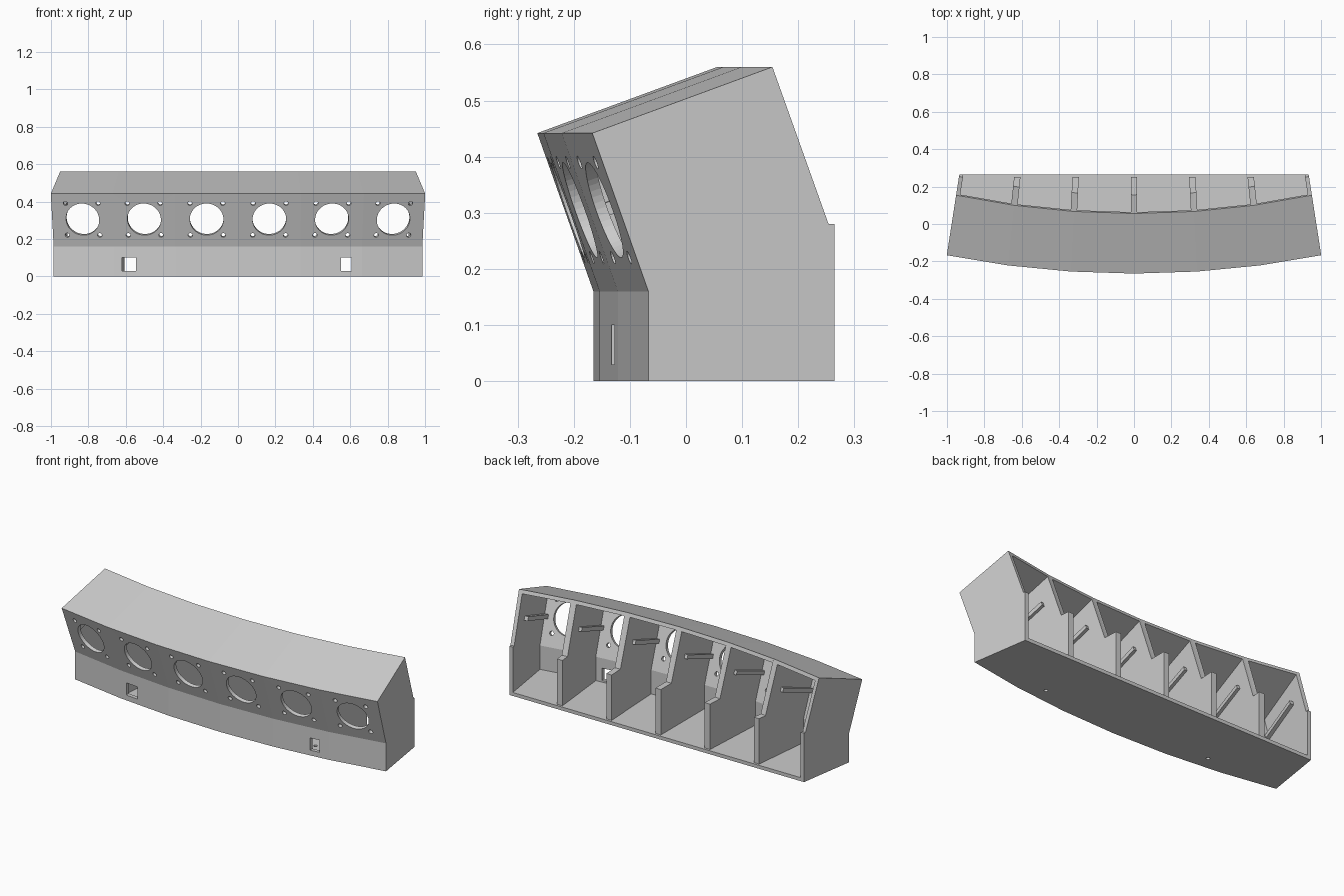
import bpy, bmesh, math
from mathutils import Vector, Matrix

if "Cube" in bpy.data.objects:
    bpy.data.objects.remove(bpy.data.objects["Cube"])

BACK = 0.265


def sag(u):
    # faceted bow of the front: parabola sampled at six straight segments
    a = abs(u) * 3
    i = min(int(a), 2)
    return 0.098 * ((i / 3) ** 2 + (a - i) * (2 * i + 1) / 9)


def place(u, y, z, fixed=False):
    # point on the radial plane u; fixed points lie on the straight back
    if not fixed:
        y += sag(u)
    return Vector((u * (0.975 - 0.155 * y), y, z))


def make_object(name, bm):
    bmesh.ops.recalc_face_normals(bm, faces=bm.faces)
    me = bpy.data.meshes.new(name)
    bm.to_mesh(me)
    bm.free()
    ob = bpy.data.objects.new(name, me)
    bpy.context.collection.objects.link(ob)
    return ob


def loft(name, profile, stations):
    bm = bmesh.new()
    rings = [[bm.verts.new(place(u, *p)) for p in profile] for u in stations]
    n = len(profile)
    for a, b in zip(rings, rings[1:]):
        for i in range(n):
            j = (i + 1) % n
            bm.faces.new((a[i], a[j], b[j], b[i]))
    bm.faces.new(rings[0])
    bm.faces.new(rings[-1])
    return make_object(name, bm)


# Floor, front and top as one bent panel
shell_profile = [
    (BACK, 0, True), (-0.165, 0), (-0.165, 0.16), (-0.265, 0.442), (0.056, 0.56),
    (0.063, 0.540), (-0.239, 0.430), (-0.143, 0.157), (-0.143, 0.02), (BACK, 0.02, True)]
U_IN = 0.977
shell = loft("curved_shell", shell_profile,
             [-U_IN, -2 / 3, -1 / 3, 0, 1 / 3, 2 / 3, U_IN])

# End walls
end_profile = [(BACK, 0, True), (-0.165, 0), (-0.165, 0.16), (-0.265, 0.442),
               (0.056, 0.56), (0.156, 0.28), (BACK, 0.28, True)]
for side, s in (("left", -1), ("right", 1)):
    loft(side + "_end_wall", end_profile, [s * U_IN, s])

# Inner dividers with a stepped back edge
div_profile = [(0.252, 0.01, True), (-0.155, 0.01), (-0.155, 0.16), (-0.25, 0.436),
               (0.0595, 0.5502), (0.156, 0.28), (0.252, 0.28, True)]
for k in range(-2, 3):
    u = k / 3
    loft(f"divider_{k + 3}", div_profile, [u - 0.018, u, u + 0.018])

# Support rails on both faces of every divider and inside the end walls
rail_profile = [(-0.195, 0.292), (0.040, 0.378), (0.032, 0.400), (-0.203, 0.314)]
for k in range(-3, 4):
    u = k / 3
    span = [u - 0.036, u, u + 0.036]
    if abs(k) == 3:
        s = k / 3
        span = [s * 0.955, s * 0.985]
    loft(f"rail_{k + 4}", rail_profile, span)

# Cutters: round openings, screw holes, windows and floor holes
cut = bmesh.new()


def drill(matrix, radius, depth, sides):
    bmesh.ops.create_cone(cut, cap_ends=True, segments=sides, radius1=radius,
                          radius2=radius, depth=depth, matrix=matrix)


for k in range(-3, 3):
    a, b = k / 3, (k + 1) / 3
    mid = (place(a, -0.216, 0.305) + place(b, -0.216, 0.305)) / 2
    right = (place(b, -0.216, 0.305) - place(a, -0.216, 0.305)).normalized()
    normal = right.cross(Vector((0, -0.1, 0.282))).normalized()
    up = normal.cross(right)
    basis = Matrix((right, up, normal)).transposed().to_4x4()
    drill(Matrix.Translation(mid) @ basis, 0.09, 0.1, 48)
    for i in (-1, 1):
        for j in (-1, 1):
            pos = mid + right * (0.088 * i) + up * (0.09 * j)
            drill(Matrix.Translation(pos) @ basis, 0.012, 0.1, 16)

for x, w in ((-0.583, 0.075), (0.578, 0.057)):
    bmesh.ops.create_cube(cut, size=1, matrix=Matrix.Translation((x, -0.13, 0.065))
                          @ Matrix.Diagonal((w, 0.12, 0.07, 1)))
for x in (-0.53, 0.53):
    drill(Matrix.Translation((x, -0.055, 0.01)), 0.01, 0.06, 16)

cutter = make_object("hole_cutter", cut)
mod = shell.modifiers.new("holes", 'BOOLEAN')
mod.operation = 'DIFFERENCE'
mod.solver = 'EXACT'
mod.object = cutter
bpy.context.view_layer.objects.active = shell
shell.select_set(True)
bpy.ops.object.modifier_apply(modifier=mod.name)
bpy.data.objects.remove(cutter, do_unlink=True)
